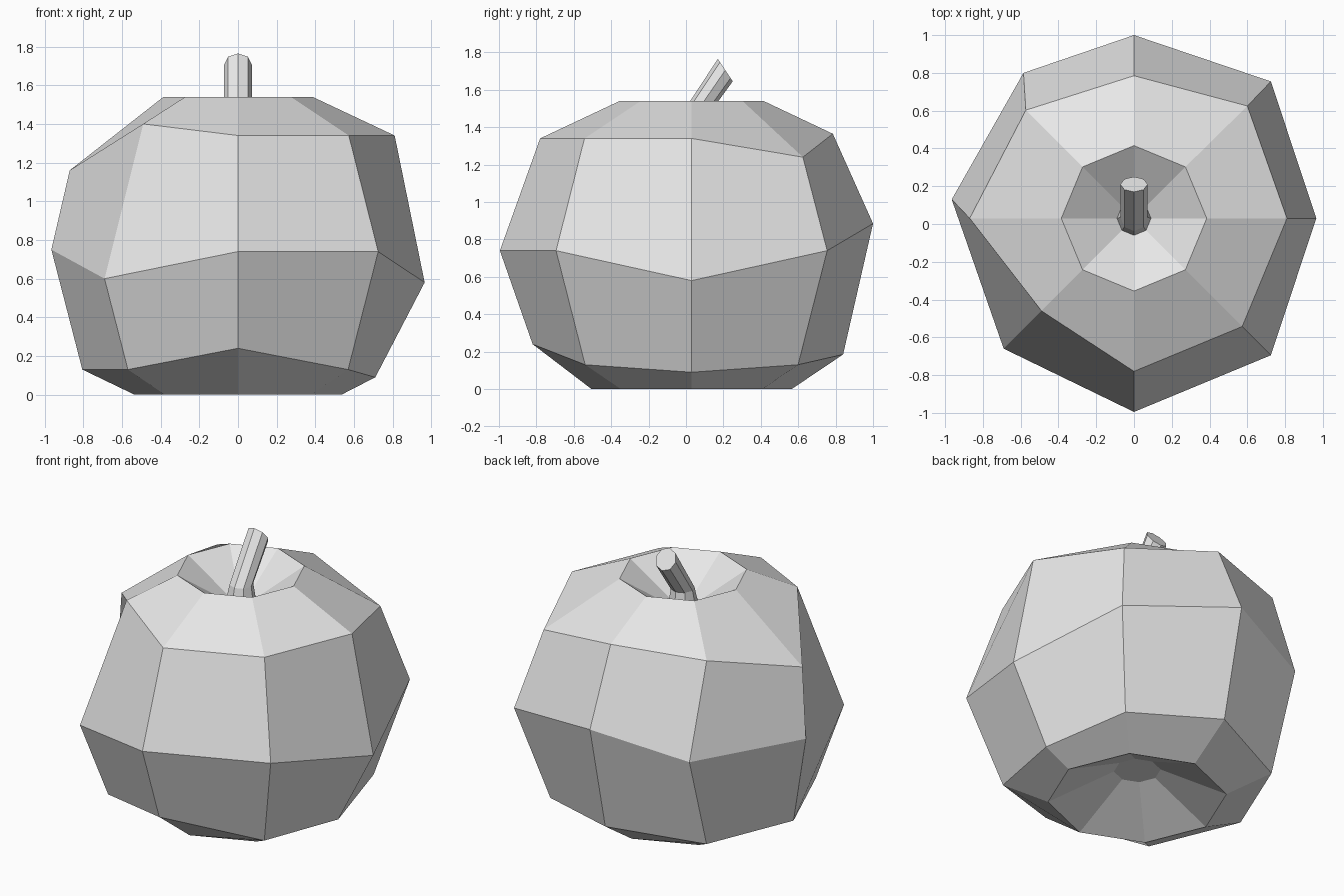
import bpy
import bmesh
from math import sin, cos, pi

if "Cube" in bpy.data.objects:
    bpy.data.objects.remove(bpy.data.objects["Cube"], do_unlink=True)

SIDES = 8
CENTRE_Y = 0.03

grey = bpy.data.materials.new("plain grey")
grey.use_nodes = True
colour = (0.8, 0.8, 0.8, 1)
grey.diffuse_color = colour
grey.node_tree.nodes["Principled BSDF"].inputs["Base Color"].default_value = colour


def ring(radius, z, y=CENTRE_Y, pitch=0.0, dents=None):
    """Octagon of points, pitched about x, with some corners pushed elsewhere."""
    points = []
    for k in range(SIDES):
        a = 2 * pi * k / SIDES
        across = radius * sin(a)
        points.append((radius * cos(a), y + across * cos(pitch), z - across * sin(pitch)))
    for k, point in (dents or {}).items():
        points[k] = point
    return points


def loft(name, rings, cap_first=False, cap_last=False):
    """Skin a stack of octagons into a flat-shaded mesh."""
    bm = bmesh.new()
    loops = [[bm.verts.new(p) for p in r] for r in rings]
    for low, high in zip(loops, loops[1:]):
        for k in range(SIDES):
            n = (k + 1) % SIDES
            bm.faces.new((low[k], low[n], high[n], high[k]))
    if cap_first:
        bm.faces.new(loops[0][::-1])
    if cap_last:
        bm.faces.new(loops[-1])
    mesh = bpy.data.meshes.new(name)
    bm.to_mesh(mesh)
    bm.free()
    mesh.materials.append(grey)
    obj = bpy.data.objects.new(name, mesh)
    bpy.context.collection.objects.link(obj)
    return obj


# Lumpy body: recessed underside, bulging sides, sunken top
lower_dents = {0: (0.71, 0.03, 0.09), 2: (0, 0.84, 0.185), 6: (0, -0.82, 0.24)}
middle_dents = {
    0: (0.965, 0.03, 0.58),
    2: (0, 1.0, 0.885),
    3: (-0.585, 0.80, 0.75),
    4: (-0.965, 0.13, 0.75),
    5: (-0.69, -0.66, 0.60),
}
upper_dents = {
    1: (0.60, 0.625, 1.24),
    2: (0, 0.785, 1.365),
    4: (-0.87, 0.03, 1.16),
    5: (-0.49, -0.46, 1.40),
}
loft("body", [
    ring(0.14, 0.19),
    ring(0.535, 0),
    ring(0.805, 0.13, dents=lower_dents),
    ring(1.025, 0.74, dents=middle_dents),
    ring(0.81, 1.34, dents=upper_dents),
    ring(0.385, 1.54),
    ring(0.09, 1.35),
], cap_first=True)

# Stem: short flared foot, then a shaft leaning backwards
loft("stem", [
    ring(0.09, 1.35),
    ring(0.072, 1.45, y=0.035),
    ring(0.072, 1.705, y=0.21, pitch=0.98),
], cap_last=True)
